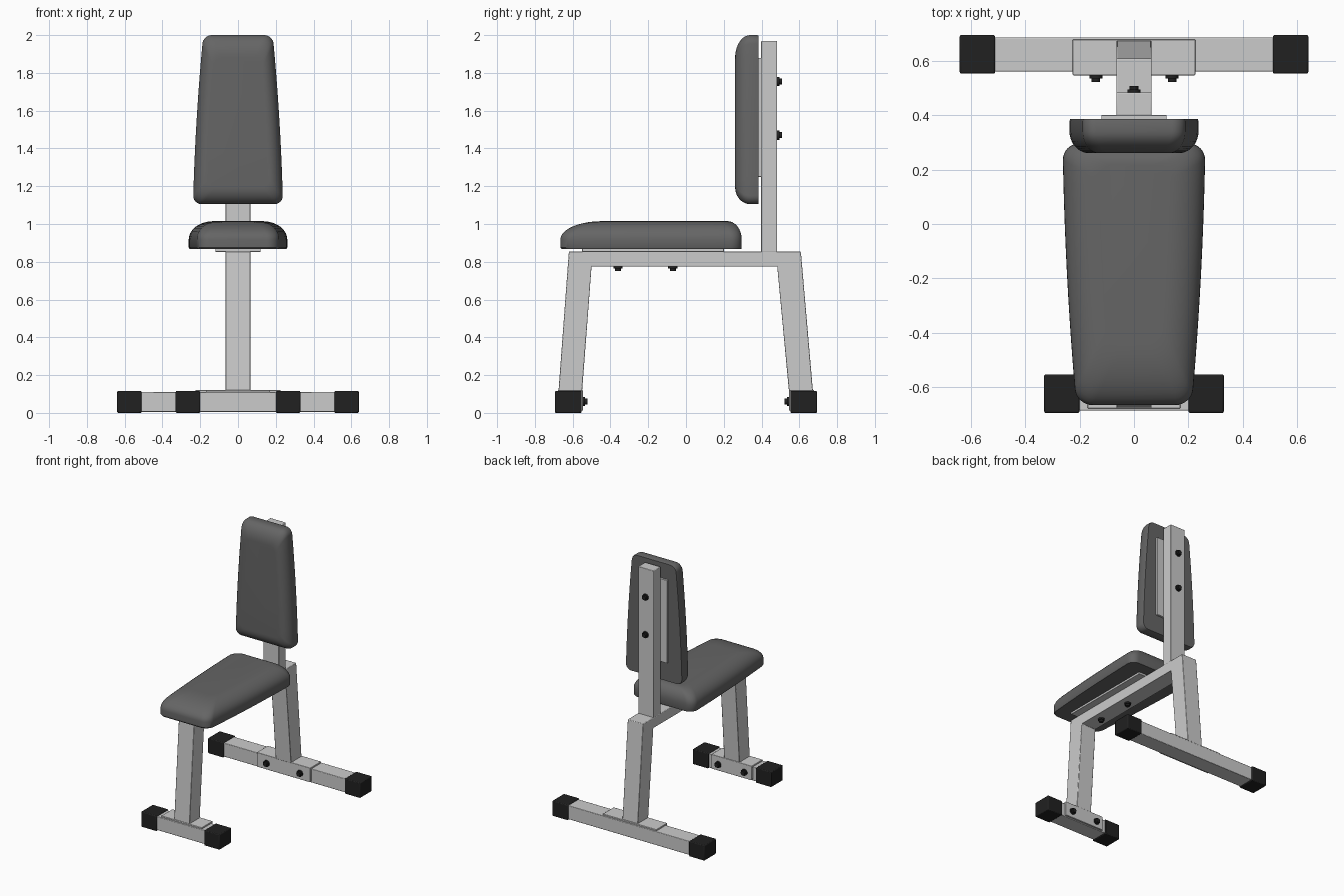
import bpy, bmesh, math
from mathutils import Vector

if "Cube" in bpy.data.objects:
    bpy.data.objects.remove(bpy.data.objects["Cube"])


def material(name, v):
    m = bpy.data.materials.new(name)
    m.diffuse_color = (v, v, v, 1)
    m.use_nodes = True
    m.node_tree.nodes["Principled BSDF"].inputs["Base Color"].default_value = m.diffuse_color
    return m


PAD = material("pad_vinyl", 0.13)
BLACK = material("black_rubber", 0.015)


def finish(bm, name, mat=None, bevel=0.0):
    bmesh.ops.recalc_face_normals(bm, faces=bm.faces)
    me = bpy.data.meshes.new(name)
    bm.to_mesh(me)
    bm.free()
    ob = bpy.data.objects.new(name, me)
    bpy.context.collection.objects.link(ob)
    if mat:
        me.materials.append(mat)
    if bevel:
        b = ob.modifiers.new("bevel", "BEVEL")
        b.width, b.segments = bevel, 2
    bpy.ops.object.select_all(action="DESELECT")
    ob.select_set(True)
    bpy.context.view_layer.objects.active = ob
    bpy.ops.object.shade_smooth_by_angle(angle=math.radians(35))
    return ob


def box(name, x, y, z, mat=None, bevel=0.004):
    bm = bmesh.new()
    bmesh.ops.create_cube(bm, size=1)
    for v in bm.verts:
        for i, (lo, hi) in enumerate((x, y, z)):
            v.co[i] = lo if v.co[i] < 0 else hi
    return finish(bm, name, mat, bevel)


def extrude_x(name, profile, hw, bevel=0.004):
    """Side profile in (y, z) extruded to half width hw."""
    bm = bmesh.new()
    f = bm.faces.new([bm.verts.new((-hw, y, z)) for y, z in profile])
    g = bmesh.ops.extrude_face_region(bm, geom=[f])["geom"]
    for v in g:
        if isinstance(v, bmesh.types.BMVert):
            v.co.x = hw
    return finish(bm, name, None, bevel)


def bolt(name, pos, axis):
    """Flange and smaller head, pointing along axis from pos."""
    rot = Vector((0, 0, 1)).rotation_difference(Vector(axis)).to_matrix().to_4x4()
    bm = bmesh.new()
    for r, lo, hi, n in ((0.024, -0.004, 0.011, 20), (0.016, 0.008, 0.024, 16)):
        c = bmesh.ops.create_cone(bm, cap_ends=True, segments=n, radius1=r, radius2=r, depth=hi - lo)
        bmesh.ops.translate(bm, verts=c["verts"], vec=(0, 0, (lo + hi) / 2))
    bmesh.ops.transform(bm, matrix=rot, verts=bm.verts)
    bmesh.ops.translate(bm, verts=bm.verts, vec=pos)
    return finish(bm, name, BLACK)


def cushion(name, lo, hi, widths, height, wall, insets, place, r=0.06):
    """Tapered pad: rounded outline rings lofted up a crowned edge.
    insets = (side, low end, high end); place maps (u, v, h) to world."""
    side, in_lo, in_hi = insets
    w0, wm, w1 = widths

    def half_width(v):
        t = (v - lo) / (hi - lo)
        return w0 * (1 - t) * (1 - 2 * t) + 4 * wm * t * (1 - t) + w1 * t * (2 * t - 1)

    def ring(k):
        a, b = lo + in_lo * k, hi - in_hi * k
        right = []
        for i in range(9):                       # low corner
            q = math.pi / 2 * i / 8
            right.append((r * (1 - math.sin(q)), a + r * (1 - math.cos(q))))
        for i in range(1, 10):                   # long side
            right.append((0, a + r + (b - a - 2 * r) * i / 10))
        for i in range(9):                       # high corner
            q = math.pi / 2 * i / 8
            right.append((r * (1 - math.cos(q)), b - r * (1 - math.sin(q))))
        pts = [(half_width(v) - side * k - d, v) for d, v in right]
        return pts + [(-u, v) for u, v in reversed(pts)]

    levels = [(0.03, 0), (0.0, 0.008), (0, wall)]
    for i in range(1, 11):
        q = math.pi / 2 * i / 10
        levels.append((1 - math.cos(q), wall + (height - wall) * math.sin(q)))
    bm = bmesh.new()
    rings = [[bm.verts.new(place(u, v, h)) for u, v in ring(k)] for k, h in levels]
    for ra, rb in zip(rings, rings[1:]):
        for i in range(len(ra)):
            j = (i + 1) % len(ra)
            bm.faces.new((ra[i], ra[j], rb[j], rb[i]))
    bm.faces.new(rings[0])
    bm.faces.new(rings[-1])
    return finish(bm, name, PAD)


# Main frame: both splayed legs and the seat beam in one bent tube
extrude_x("leg_frame", [(-0.675, 0.115), (-0.62, 0.855), (0.608, 0.855), (0.672, 0.115),
                        (0.545, 0.115), (0.483, 0.775), (-0.5, 0.775), (-0.55, 0.115)], 0.065)
box("back_upright", (-0.065, 0.065), (0.398, 0.483), (0.85, 1.97))

# Feet: cross tube, end caps, L bracket and bolts; s is the end of the bench
for label, s, length, cap_in, plate, bx in (("front", -1, 0.32, 0.20, 0.17, 0.11),
                                            ("rear", 1, 0.63, 0.51, 0.225, 0.14)):
    def span(a, b):
        return tuple(sorted((s * a, s * b)))
    box(label + "_foot_tube", (-length, length), span(0.56, 0.685), (0.006, 0.11))
    box(label + "_bracket_top", (-plate, plate), span(0.546, 0.678), (0.108, 0.121), bevel=0.003)
    box(label + "_bracket_face", (-plate, plate), span(0.546, 0.562), (0.012, 0.121), bevel=0.003)
    for m in (-1, 1):
        box(label + "_foot_cap", tuple(sorted((m * cap_in, m * (length + 0.01)))),
            span(0.552, 0.694), (0, 0.116), BLACK, 0.006)
        bolt(label + "_foot_bolt", (m * bx, s * 0.546, 0.06), (0, -s, 0))

# Seat with its mounting plate and bolts
cushion("seat", -0.665, 0.295, (0.212, 0.246, 0.262), 0.147, 0.05, (0.13, 0.22, 0.075),
        lambda u, v, h: (u, v, 0.868 + h))
box("seat_plate", (-0.12, 0.12), (-0.55, 0.2), (0.853, 0.872), bevel=0.002)
for y in (-0.36, -0.07):
    bolt("seat_bolt", (0, y, 0.775), (0, 0, -1))

# Backrest with its mounting plate and bolts
cushion("backrest", 1.105, 2.0, (0.238, 0.219, 0.184), 0.125, 0.045, (0.07, 0.09, 0.12),
        lambda u, v, h: (u, 0.385 - h, v), r=0.045)
box("backrest_plate", (-0.12, 0.12), (0.38, 0.4), (1.25, 1.88), bevel=0.002)
for z in (1.47, 1.755):
    bolt("backrest_bolt", (0, 0.483, z), (0, 1, 0))
